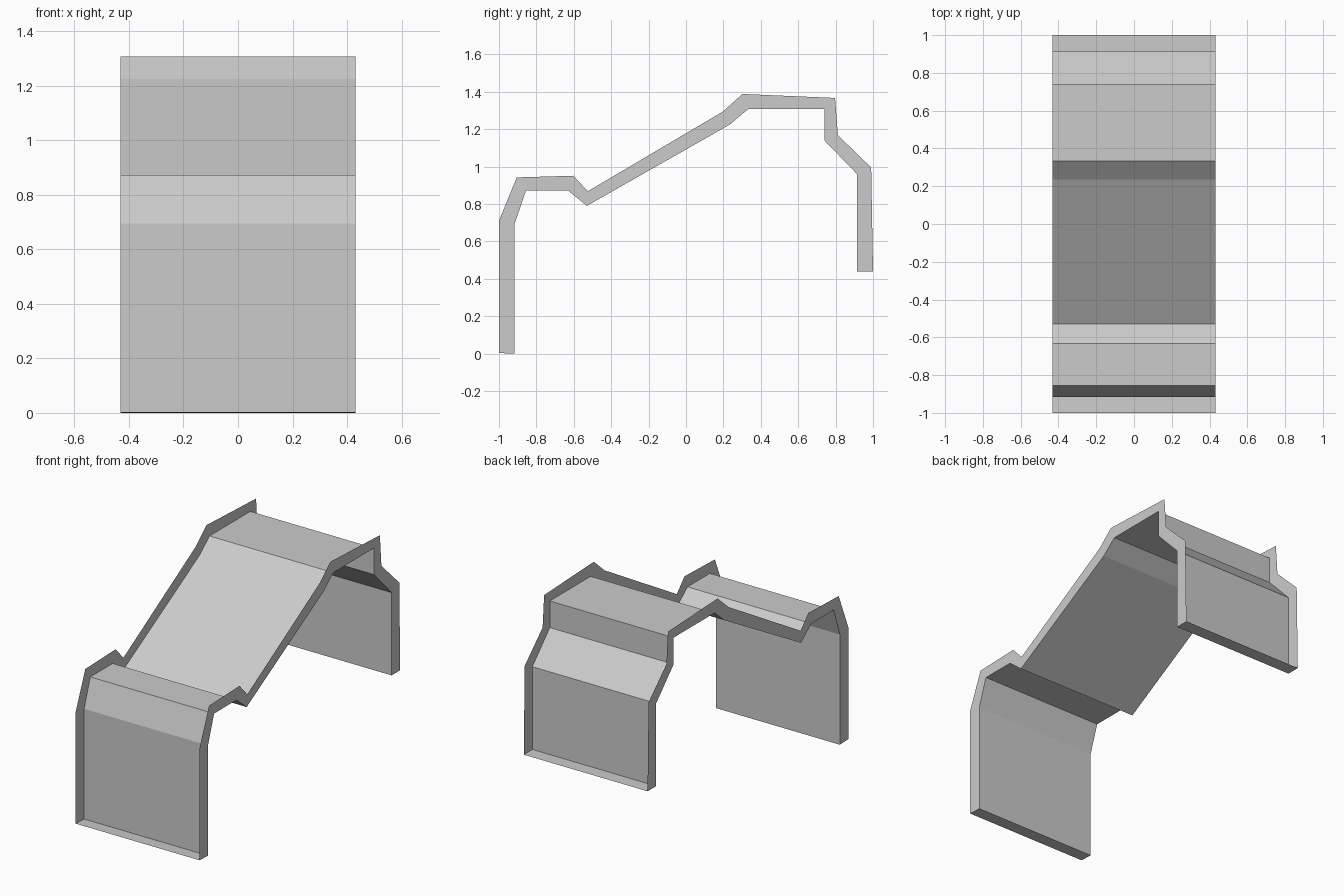
import bpy, bmesh

if "Cube" in bpy.data.objects:
    bpy.data.objects.remove(bpy.data.objects["Cube"])

HALF_WIDTH = 0.432

# Cross-section (y, z) of the recessed sheet and of the raised rim edge
INNER = [(-0.916, 0), (-0.916, 0.695), (-0.855, 0.873), (-0.632, 0.873),
         (-0.53, 0.79), (0.235, 1.225), (0.333, 1.308), (0.74, 1.308),
         (0.74, 1.14), (0.914, 0.96), (0.914, 0.438)]
OUTER = [(-1, 0.003), (-1, 0.71), (-0.905, 0.942), (-0.602, 0.951),
         (-0.525, 0.868), (0.195, 1.293), (0.302, 1.388), (0.797, 1.367),
         (0.812, 1.168), (0.99, 0.995), (1.0, 0.438)]


def make_part(name, strips):
    """Build one object from strips of quads, each between two 3D paths."""
    bm = bmesh.new()
    for path_a, path_b in strips:
        a = [bm.verts.new(p) for p in path_a]
        b = [bm.verts.new(p) for p in path_b]
        for i in range(len(a) - 1):
            bm.faces.new((a[i], b[i], b[i + 1], a[i + 1]))
    bmesh.ops.remove_doubles(bm, verts=bm.verts, dist=1e-5)
    mesh = bpy.data.meshes.new(name)
    bm.to_mesh(mesh)
    bm.free()
    obj = bpy.data.objects.new(name, mesh)
    bpy.context.collection.objects.link(obj)
    return obj


def at_x(profile, x):
    return [(x, y, z) for y, z in profile]


L, R = -HALF_WIDTH, HALF_WIDTH

# Folded sheet between the two rims
make_part("folded_sheet", [(at_x(INNER, L), at_x(INNER, R))])

# Flat upright rims along both sides
make_part("left_rim", [(at_x(INNER, L), at_x(OUTER, L))])
make_part("right_rim", [(at_x(OUTER, R), at_x(INNER, R))])

# Ledges closing the front and back ends
for name, i in (("front_ledge", 0), ("back_ledge", -1)):
    ends = [INNER[i], OUTER[i]] if i else [OUTER[i], INNER[i]]
    make_part(name, [(at_x(ends, L), at_x(ends, R))])
